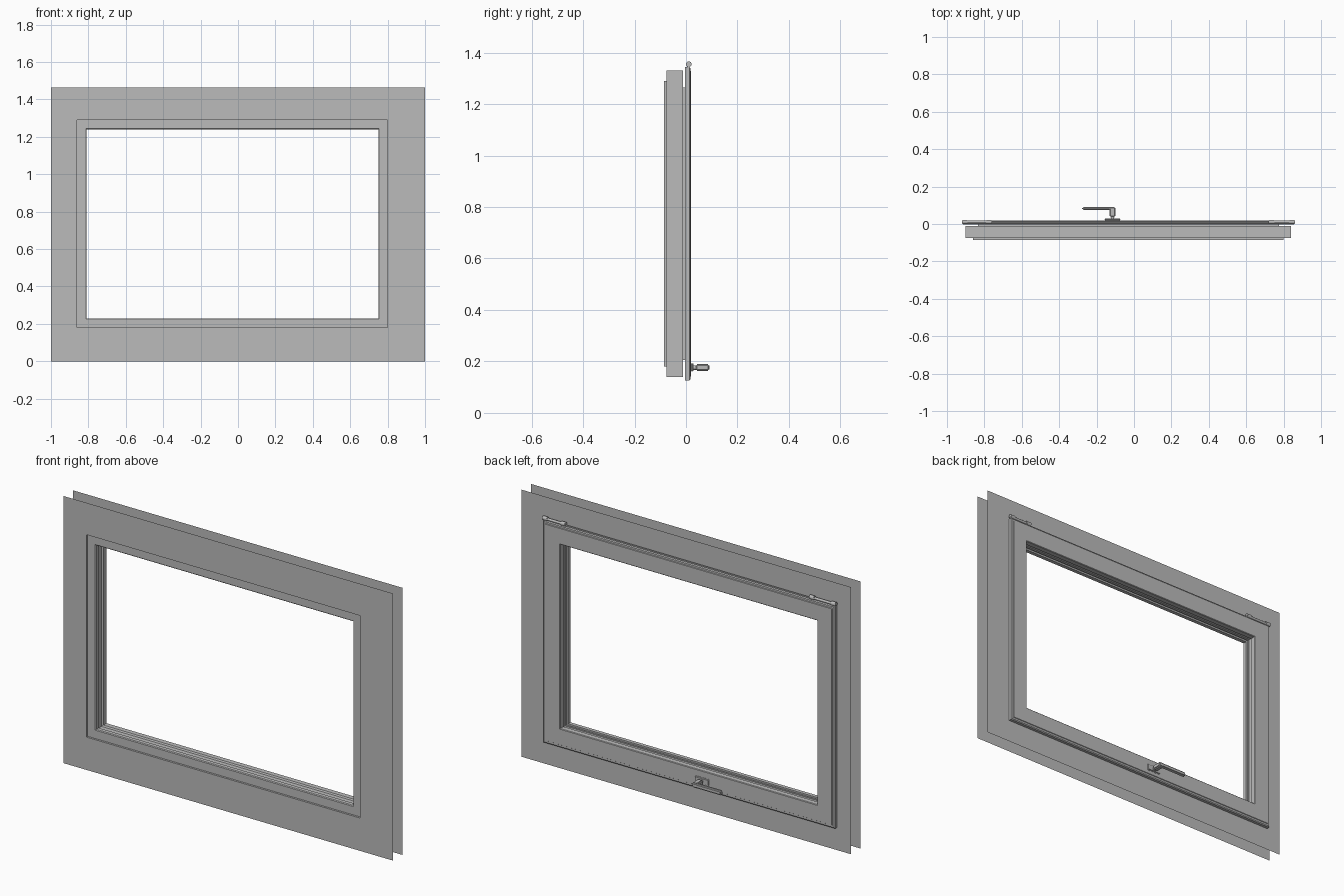
import bpy, bmesh
from math import radians
from mathutils import Matrix, Vector

cube = bpy.data.objects.get("Cube")
if cube:
    bpy.data.objects.remove(cube)

grey = bpy.data.materials.new("window grey")
grey.use_nodes = True
grey.diffuse_color = (0.5, 0.5, 0.5, 1)
grey.node_tree.nodes["Principled BSDF"].inputs["Base Color"].default_value = (0.5, 0.5, 0.5, 1)

WALL = (-1.0, 1.0, 0.0, 1.465)          # sheet outline: x range, z range


def grown(o):
    """Clear opening grown outwards by o."""
    return (-0.81 - o, 0.75 + o, 0.23 - o, 1.24 + o)


def finish(name, bm, smooth=False):
    mesh = bpy.data.meshes.new(name)
    bm.to_mesh(mesh)
    bm.free()
    mesh.materials.append(grey)
    ob = bpy.data.objects.new(name, mesh)
    bpy.context.collection.objects.link(ob)
    if smooth:
        bpy.ops.object.select_all(action='DESELECT')
        ob.select_set(True)
        bpy.context.view_layer.objects.active = ob
        bpy.ops.object.shade_smooth_by_angle(angle=radians(35))
    return ob


def ring(name, profile, closed=True):
    """Sweep a profile of (rectangle, y) around a mitred rectangle."""
    bm = bmesh.new()
    loops = []
    for (x0, x1, z0, z1), y in profile:
        loops.append([bm.verts.new((x, y, z))
                      for x, z in ((x0, z0), (x1, z0), (x1, z1), (x0, z1))])
    pairs = list(zip(loops, loops[1:]))
    if closed:
        pairs.append((loops[-1], loops[0]))
    for a, b in pairs:
        for i in range(4):
            j = (i + 1) % 4
            bm.faces.new((a[i], a[j], b[j], b[i]))
    if closed:
        bmesh.ops.recalc_face_normals(bm, faces=bm.faces)
    return finish(name, bm)


def rod(name, start, end, radius, sides=20, bevel=0.0):
    a, b = Vector(start), Vector(end)
    turn = (b - a).to_track_quat('Z', 'Y').to_matrix().to_4x4()
    bm = bmesh.new()
    bmesh.ops.create_cone(bm, cap_ends=True, segments=sides, radius1=radius, radius2=radius,
                          depth=(b - a).length, matrix=Matrix.Translation((a + b) / 2) @ turn)
    if bevel:
        rims = [e for e in bm.edges if any(len(f.verts) > 4 for f in e.link_faces)]
        bmesh.ops.bevel(bm, geom=rims, offset=bevel, segments=2, affect='EDGES')
    return finish(name, bm, True)


def block(name, lo, hi, bevel):
    lo, hi = Vector(lo), Vector(hi)
    bm = bmesh.new()
    bmesh.ops.create_cube(bm, size=1, matrix=Matrix.Translation((lo + hi) / 2)
                          @ Matrix.Diagonal((*(hi - lo), 1)))
    bmesh.ops.bevel(bm, geom=bm.edges[:], offset=bevel, segments=3, affect='EDGES')
    return finish(name, bm, True)


# Thin wall sheets in front of and behind the frame
ring("front_sheet", [(WALL, -0.086), (grown(0.05), -0.086), (grown(0.05), -0.075)], False)
ring("back_sheet", [(grown(0.09), -0.004), (WALL, -0.004)], False)

# Fixed frame with a stepped inner rebate
ring("fixed_frame", [(grown(o), y) for o, y in (
    (0.09, -0.075), (0.004, -0.075), (0, -0.071), (0, -0.05),
    (0.01, -0.05), (0.01, -0.04), (0.03, -0.04), (0.03, -0.012), (0.09, -0.012))])

# Opening sash with an overlapping rim
ring("sash", [(grown(o), y) for o, y in (
    (0.105, -0.003), (0.105, 0.013), (0.1, 0.017), (0.09, 0.017), (0.088, 0.02),
    (0.003, 0.02), (0, 0.017), (0, -0.01), (0.008, -0.014), (0.008, -0.034), (0.025, -0.034),
    (0.025, -0.003))])

# Glazing seal set back in the reveal
ring("glazing_seal", [(grown(o), y) for o, y in (
    (0.02, -0.046), (0.005, -0.044), (0.005, -0.036), (0.02, -0.034))])

# Hinges and the thin bar joining them along the top
for side, x0, x1 in (("right", -0.92, -0.76), ("left", 0.72, 0.86)):
    rod(side + "_hinge_barrel", (x0, 0.011, 1.354), (x1, 0.011, 1.354), 0.007)
    for end, x in (("inner", x0), ("outer", x1 - 0.03)):
        rod(side + "_hinge_" + end + "_knuckle", (x, 0.011, 1.355), (x + 0.03, 0.011, 1.355),
            0.011, bevel=0.002)
rod("hinge_bar", (-0.76, 0.008, 1.347), (0.72, 0.008, 1.347), 0.004, 8)

# Lever handle on the bottom rail
block("handle_rosette", (-0.16, 0.018, 0.158), (-0.07, 0.029, 0.196), 0.005)
rod("handle_spindle", (-0.115, 0.025, 0.176), (-0.115, 0.045, 0.176), 0.009)
block("handle_neck", (-0.131, 0.036, 0.162), (-0.099, 0.092, 0.19), 0.006)
block("handle_grip", (-0.278, 0.074, 0.162), (-0.099, 0.092, 0.19), 0.007)
